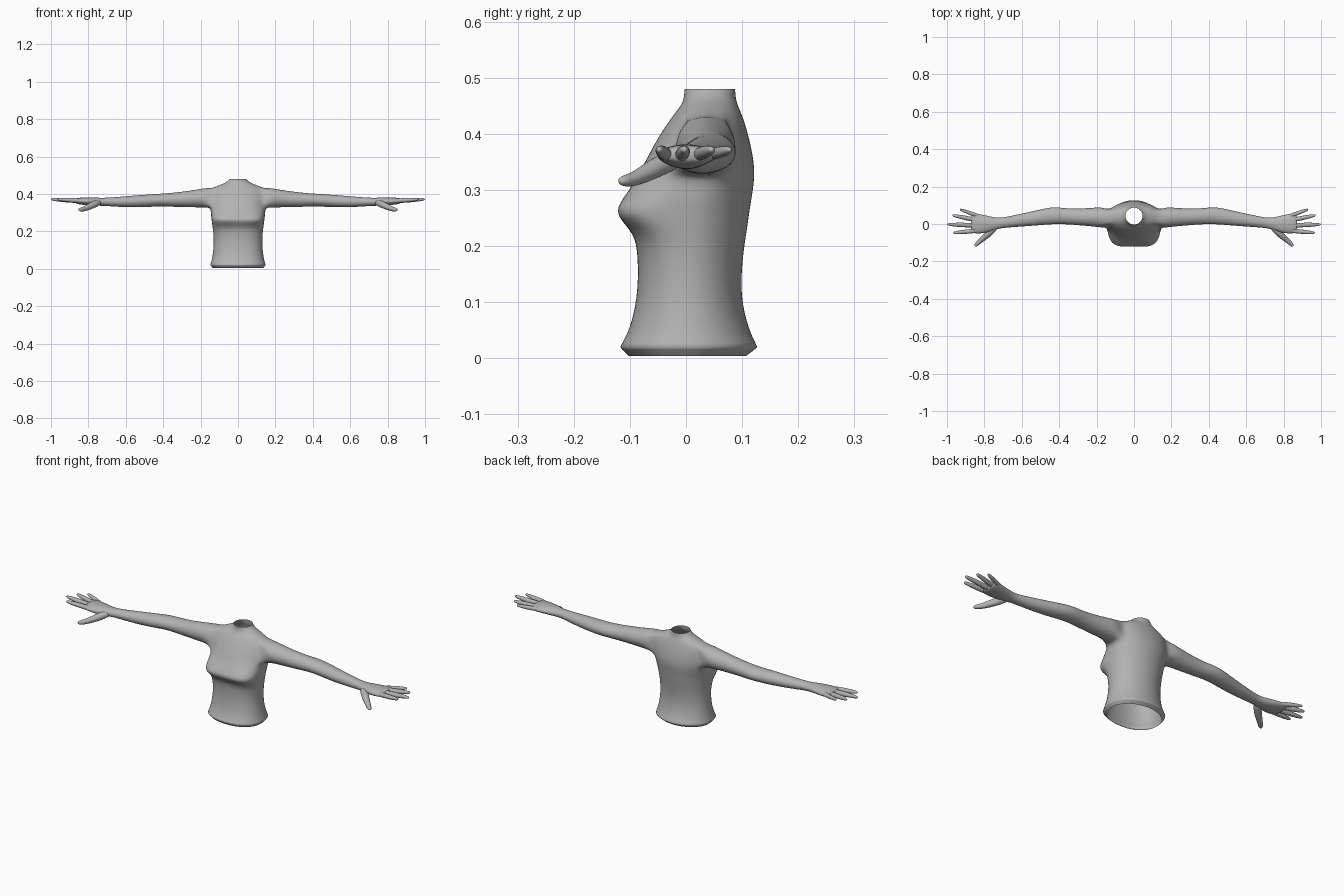
import bpy, bmesh, math
from mathutils import Vector

if "Cube" in bpy.data.objects:
    bpy.data.objects.remove(bpy.data.objects["Cube"])

skin = bpy.data.materials.new("plain grey")
skin.diffuse_color = (0.45, 0.45, 0.45, 1)
skin.use_nodes = True
skin.node_tree.nodes["Principled BSDF"].inputs["Base Color"].default_value = skin.diffuse_color


def finish(bm, name):
    """Turn a +x half into a mirrored, smoothly subdivided object."""
    bmesh.ops.recalc_face_normals(bm, faces=bm.faces[:])
    for f in bm.faces:
        f.smooth = True
    me = bpy.data.meshes.new(name)
    bm.to_mesh(me)
    bm.free()
    me.materials.append(skin)
    ob = bpy.data.objects.new(name, me)
    bpy.context.collection.objects.link(ob)
    mir = ob.modifiers.new("Mirror", 'MIRROR')
    mir.use_clip = True
    mir.merge_threshold = 0.0005
    sub = ob.modifiers.new("Subdivision", 'SUBSURF')
    sub.levels = sub.render_levels = 2


def bridge(bm, a, b):
    """Join two closed rings of equal length with quads."""
    n = len(a)
    for k in range(n):
        bm.faces.new((a[k], a[(k + 1) % n], b[(k + 1) % n], b[k]))


# ---- Torso: half rings (z, half width, front y, widest y, back y, front squareness)
RINGS = [
    (0.004, 0.136, -0.103, 0.005, 0.108, 2.3),
    (0.020, 0.150, -0.119, 0.005, 0.129, 2.3),
    (0.050, 0.140, -0.101, 0.005, 0.113, 2.3),
    (0.110, 0.131, -0.087, 0.005, 0.098, 2.3),
    (0.170, 0.131, -0.086, 0.005, 0.101, 2.3),
    (0.215, 0.136, -0.090, 0.005, 0.107, 2.6),
    (0.238, 0.139, -0.109, 0.007, 0.111, 3.2),
    (0.262, 0.142, -0.133, 0.010, 0.114, 3.6),
    (0.292, 0.146, -0.112, 0.020, 0.119, 3.0),
    (0.328, 0.148, -0.085, 0.035, 0.124, 2.5),
    (0.362, 0.152, -0.068, 0.035, 0.120, 2.2),
    (0.398, 0.153, -0.048, 0.035, 0.112, 2.0),
    (0.430, 0.140, -0.026, 0.037, 0.102, 2.0),
    (0.448, 0.098, -0.011, 0.040, 0.094, 2.0),
    (0.462, 0.062, -0.004, 0.042, 0.089, 2.0),
    (0.480, 0.046, -0.003, 0.043, 0.088, 2.0),
]
COLS = 12
HOLE_R, HOLE_C = (9, 12), (4, 8)      # armhole span in rings and columns

bm = bmesh.new()
grid = []
for z, w, yf, yc, yb, n in RINGS:
    row = []
    for i in range(COLS + 1):
        a = -math.pi / 2 + math.pi * i / COLS
        c, s = max(math.cos(a), 0), math.sin(a)
        if s < 0:
            x, y = w * c ** (2 / n), yc - (yc - yf) * (-s) ** (2 / n)
        else:
            x, y = w * c, yc + (yb - yc) * s
        if i in (0, COLS):
            x = 0
        if i == 0 and 0.25 < z < 0.3:  # shallow hollow in the middle of the chest
            y += 0.007
        row.append(bm.verts.new((x, y, z)))
    grid.append(row)
for r in range(len(grid) - 1):
    for i in range(COLS):
        if HOLE_R[0] <= r < HOLE_R[1] and HOLE_C[0] <= i < HOLE_C[1]:
            continue
        bm.faces.new((grid[r][i], grid[r][i + 1], grid[r + 1][i + 1], grid[r + 1][i]))

# Sharp hem fold
crease = bm.edges.layers.float.new("crease_edge")
for i in range(COLS):
    bm.edges.get((grid[1][i], grid[1][i + 1]))[crease] = 0.8

# ---- Arm grown out of the armhole: (x, y min, y max, z min, z max)
ARM = [
    (0.175, -0.020, 0.090, 0.326, 0.432),
    (0.215, -0.013, 0.087, 0.329, 0.424),
    (0.290, -0.007, 0.082, 0.330, 0.413),
    (0.360, -0.001, 0.083, 0.332, 0.405),
    (0.420, 0.000, 0.091, 0.334, 0.401),
    (0.470, -0.003, 0.085, 0.331, 0.398),
    (0.550, -0.010, 0.066, 0.328, 0.392),
    (0.640, -0.016, 0.047, 0.331, 0.384),
    (0.715, -0.022, 0.031, 0.337, 0.379),
    (0.750, -0.034, 0.036, 0.337, 0.380),
    (0.790, -0.046, 0.045, 0.338, 0.382),
    (0.830, -0.052, 0.054, 0.342, 0.381),
    (0.860, -0.049, 0.056, 0.346, 0.379),
    (0.872, -0.036, 0.046, 0.352, 0.375),
]
(r0, r1), (c0, c1) = HOLE_R, HOLE_C
loop = [grid[r0][i] for i in range(c0, c1)]
loop += [grid[r][c1] for r in range(r0, r1)]
loop += [grid[r1][i] for i in range(c1, c0, -1)]
loop += [grid[r][c0] for r in range(r1, r0, -1)]
N = len(loop)
for x, y0, y1, z0, z1 in ARM:
    ring = []
    for k in range(N):
        a = -math.pi / 2 + 2 * math.pi * (k - (c1 - c0) / 2) / N
        ring.append(bm.verts.new((x, (y0 + y1) / 2 + (y1 - y0) * 0.515 * math.cos(a),
                                  (z0 + z1) / 2 + (z1 - z0) * 0.515 * math.sin(a))))
    bridge(bm, loop, ring)
    loop = ring
bm.faces.new(loop)                     # knuckle end of the palm
finish(bm, "torso_and_arms")


def digit(name, pts, radii, sides=8):
    """Tapered finger along a path, closed at both ends."""
    bm = bmesh.new()
    pts = [Vector(p) for p in pts]
    prev = None
    for j, p in enumerate(pts):
        d = (pts[min(j + 1, len(pts) - 1)] - pts[max(j - 1, 0)]).normalized()
        u = d.cross(Vector((0, 0, 1))).normalized()
        v = u.cross(d)
        ring = [bm.verts.new(p + radii[j] * (u * math.cos(t) + v * math.sin(t)))
                for t in (2 * math.pi * k / sides for k in range(sides))]
        if prev:
            bridge(bm, prev, ring)
        else:
            bm.faces.new(ring)
        prev = ring
    bm.faces.new(prev)
    finish(bm, name)


# ---- Fingers: name, base (x, y), tip (x, y), radius
for name, (bx, by), (tx, ty), r in [
    ("index_finger", (0.825, -0.034), (0.968, -0.048), 0.0125),
    ("middle_finger", (0.830, -0.008), (1.000, -0.002), 0.0130),
    ("ring_finger", (0.830, 0.018), (0.972, 0.047), 0.0125),
    ("little_finger", (0.820, 0.038), (0.932, 0.079), 0.0110),
]:
    path = [(bx + (tx - bx) * t, by + (ty - by) * t, 0.362 + 0.010 * t)
            for t in (0, 0.3, 0.6, 0.88, 1)]
    digit(name, path, [r, r * 1.05, r, r * 0.75, r * 0.4])

# ---- Thumb
digit("thumb",
      [(0.735, -0.008, 0.358), (0.765, -0.040, 0.347), (0.795, -0.068, 0.332),
       (0.822, -0.090, 0.320), (0.842, -0.109, 0.316), (0.852, -0.119, 0.316)],
      [0.016, 0.021, 0.018, 0.014, 0.012, 0.006])
